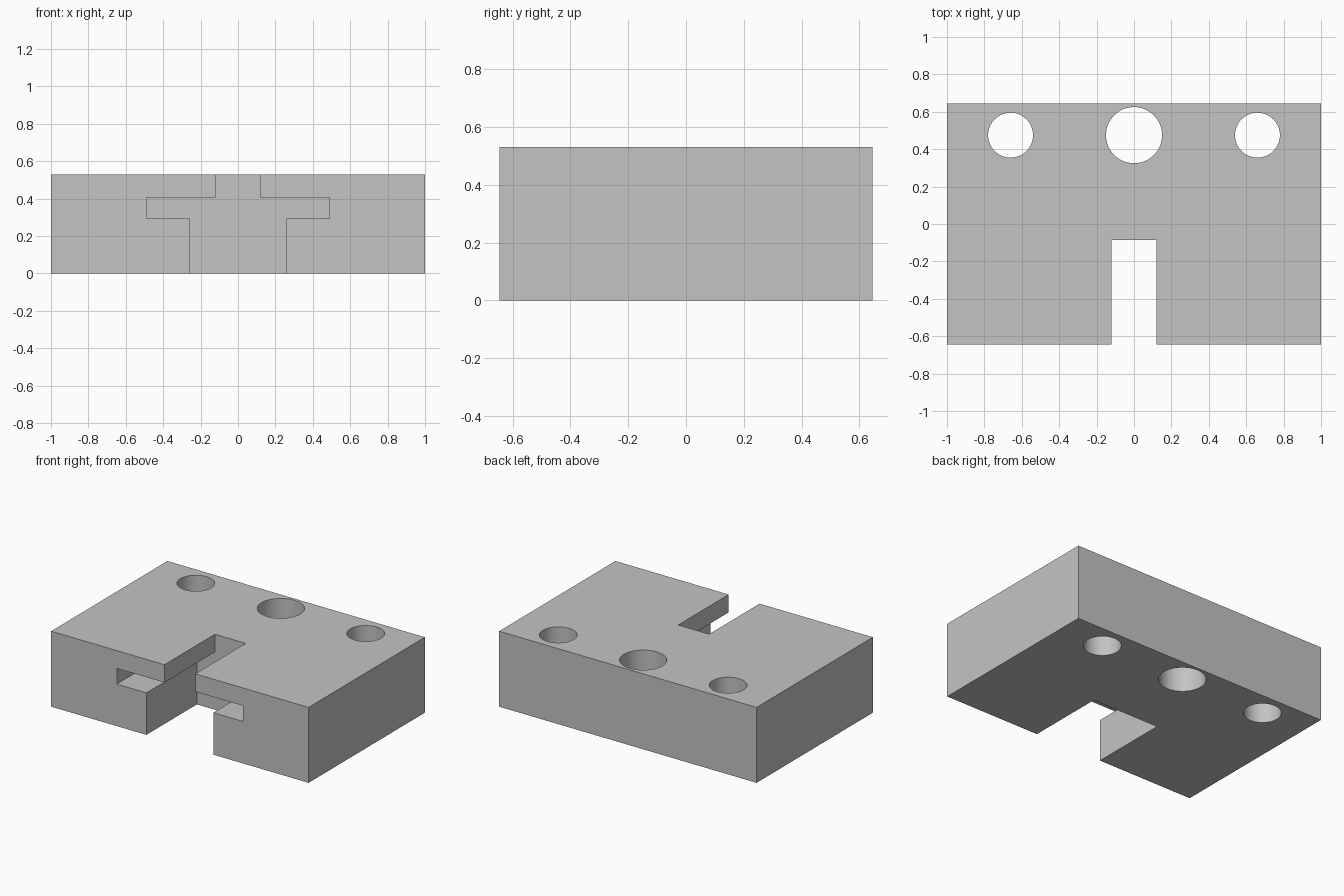
import bpy, bmesh, math

if "Cube" in bpy.data.objects:
    bpy.data.objects.remove(bpy.data.objects["Cube"], do_unlink=True)

HALF_DEPTH, HEIGHT = 0.645, 0.53
SLOT_END = -0.085
HOLE_Y = 0.475
OVER = 0.1  # how far cutters reach past the block

grey = bpy.data.materials.new("plain grey")
grey.use_nodes = True
colour = (0.55, 0.55, 0.55, 1)
grey.diffuse_color = colour
grey.node_tree.nodes["Principled BSDF"].inputs["Base Color"].default_value = colour


def extrude_profile(name, points, direction):
    """Solid made by sweeping a closed 3D outline along a direction."""
    bm = bmesh.new()
    face = bm.faces.new([bm.verts.new(p) for p in points])
    swept = bmesh.ops.extrude_face_region(bm, geom=[face], use_keep_orig=True)
    moved = [v for v in swept["geom"] if isinstance(v, bmesh.types.BMVert)]
    bmesh.ops.translate(bm, verts=moved, vec=direction)
    bmesh.ops.recalc_face_normals(bm, faces=bm.faces)
    mesh = bpy.data.meshes.new(name)
    bm.to_mesh(mesh)
    bm.free()
    mesh.materials.append(grey)
    obj = bpy.data.objects.new(name, mesh)
    bpy.context.collection.objects.link(obj)
    return obj


def cut(target, cutter):
    """Subtract the cutter for good and discard it."""
    cutter.hide_render = True
    mod = target.modifiers.new(cutter.name, "BOOLEAN")
    mod.operation, mod.solver, mod.object = "DIFFERENCE", "EXACT", cutter
    bpy.context.view_layer.objects.active = target
    bpy.ops.object.modifier_apply(modifier=mod.name)
    bpy.data.objects.remove(cutter, do_unlink=True)


# Main block
outline = [(-1, -HALF_DEPTH, 0), (1, -HALF_DEPTH, 0), (1, HALF_DEPTH, 0), (-1, HALF_DEPTH, 0)]
block = extrude_profile("slotted_block", outline, (0, 0, HEIGHT))

# Stepped slot open at the front, top and bottom
right_half = [(0.26, -OVER), (0.26, 0.295), (0.49, 0.295), (0.49, 0.405),
              (0.12, 0.405), (0.12, HEIGHT + OVER)]
profile = right_half + [(-x, z) for x, z in reversed(right_half)]
slot = extrude_profile("slot_cutter", [(x, SLOT_END, z) for x, z in profile],
                       (0, -HALF_DEPTH - OVER - SLOT_END, 0))
cut(block, slot)

# Row of through holes along the back
for x, radius in ((-0.66, 0.12), (0, 0.15), (0.66, 0.12)):
    angles = [math.tau * i / 64 for i in range(64)]
    circle = [(x + radius * math.cos(a), HOLE_Y + radius * math.sin(a), -OVER) for a in angles]
    cut(block, extrude_profile("hole_cutter", circle, (0, 0, HEIGHT + 2 * OVER)))

# Smooth hole walls, sharp edges elsewhere
bpy.ops.object.select_all(action="DESELECT")
block.select_set(True)
bpy.context.view_layer.objects.active = block
bpy.ops.object.shade_smooth_by_angle(angle=math.radians(30))
